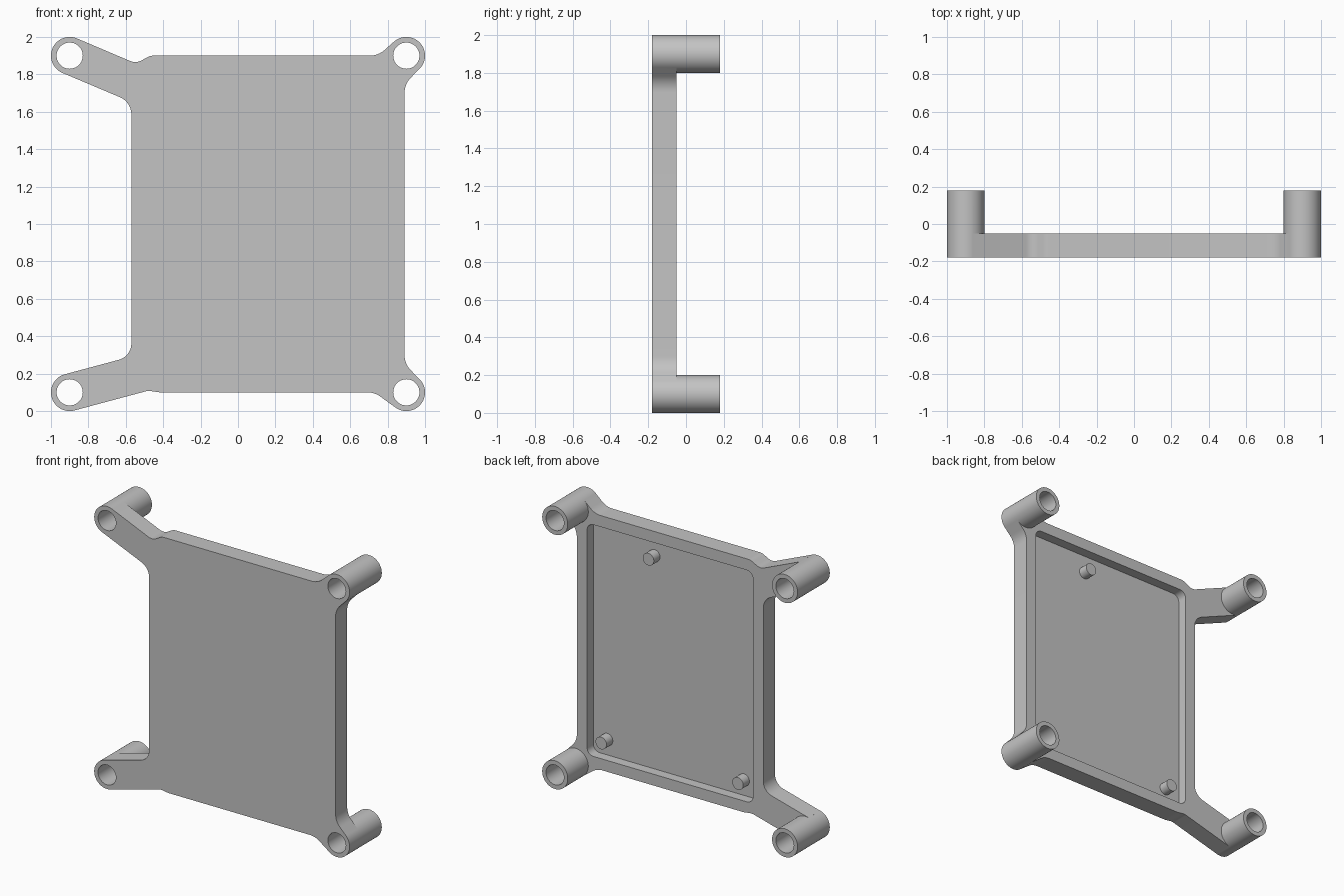
import bpy, bmesh, math
from mathutils import Vector

cube = bpy.data.objects.get("Cube")
if cube:
    bpy.data.objects.remove(cube, do_unlink=True)

FRONT, FLOOR, RIM, BACK = -0.18, -0.12, -0.05, 0.18
BOSS_R, HOLE_R = 0.1, 0.07

grey = bpy.data.materials.new("plain grey")
grey.use_nodes = True
grey.diffuse_color = (0.55, 0.55, 0.55, 1)
grey.node_tree.nodes["Principled BSDF"].inputs["Base Color"].default_value = grey.diffuse_color


def prism(name, points, y0, y1):
    """Extrude an x-z outline from y0 to y1."""
    bm = bmesh.new()
    face = bm.faces.new([bm.verts.new((x, y0, z)) for x, z in points])
    moved = bmesh.ops.extrude_face_region(bm, geom=[face])["geom"]
    bmesh.ops.translate(bm, vec=(0, y1 - y0, 0),
                        verts=[v for v in moved if isinstance(v, bmesh.types.BMVert)])
    bmesh.ops.recalc_face_normals(bm, faces=bm.faces)
    mesh = bpy.data.meshes.new(name)
    bm.to_mesh(mesh)
    bm.free()
    mesh.materials.append(grey)
    obj = bpy.data.objects.new(name, mesh)
    bpy.context.collection.objects.link(obj)
    return obj


def circle(x, z, r, n=64):
    return [(x + r * math.cos(math.tau * i / n), z + r * math.sin(math.tau * i / n))
            for i in range(n)]


def rounded(corners, steps=8):
    """Turn (x, z, radius) corners into an outline with arc fillets."""
    out = []
    for i, (x, z, r) in enumerate(corners):
        p = Vector((x, z))
        if r == 0:
            out.append((x, z))
            continue
        a = (Vector(corners[i - 1][:2]) - p).normalized()
        b = (Vector(corners[(i + 1) % len(corners)][:2]) - p).normalized()
        half = a.angle(b) / 2
        centre = p + (a + b).normalized() * r / math.sin(half)
        start = p + a * r / math.tan(half) - centre
        end = p + b * r / math.tan(half) - centre
        sweep = start.angle(end)
        for k in range(steps + 1):
            t = k / steps
            q = (start * math.sin((1 - t) * sweep) + end * math.sin(t * sweep)) / math.sin(sweep)
            out.append(tuple(centre + q))
    return out


def combine(target, tool, operation):
    mod = target.modifiers.new(operation.lower(), 'BOOLEAN')
    mod.operation, mod.solver, mod.object = operation, 'EXACT', tool
    bpy.context.view_layer.objects.active = target
    bpy.ops.object.modifier_apply(modifier=mod.name)
    bpy.data.objects.remove(tool, do_unlink=True)


def rim_point(x, z, degrees):
    """Point on a boss where an arm edge runs off tangentially."""
    a = math.radians(degrees)
    return (x + BOSS_R * math.cos(a), z + BOSS_R * math.sin(a), 0)


# Plate with its four arms, going clockwise from the upper arm
lo, hi, side = 0.1, 1.9, 0.9
outline = [
    rim_point(-side, hi, 67), (-0.545, 1.858, 0.07), (-0.47, hi, 0.07),
    (0.75, hi, 0.12), rim_point(side, hi, 132), (side, hi, 0), rim_point(side, hi, -45),
    (0.89, 1.748, 0.12), (0.89, 0.252, 0.12),
    rim_point(side, lo, 45), (side, lo, 0), rim_point(side, lo, 234), (0.73, lo, 0.12),
    (-0.42, lo, 0.1), (-0.48, 0.109, 0.08),
    rim_point(-side, lo, -75), (-side, lo, 0), rim_point(-side, lo, 105),
    (-0.57, 0.292, 0.09), (-0.57, 1.652, 0.1),
    rim_point(-side, hi, 247), (-side, hi, 0),
]
frame = prism("mounting_plate", rounded(outline), FRONT, RIM)

# Shallow pocket in the back, leaving a raised rim
pocket = [(-0.49, 0.18, 0.05), (0.81, 0.18, 0.05), (0.81, 1.82, 0.05), (-0.49, 1.82, 0.05)]
combine(frame, prism("pocket_cutter", rounded(pocket), FLOOR, BACK), 'DIFFERENCE')

# Tubular corner bosses, bored right through
corners = [(x, z) for x in (-side, side) for z in (lo, hi)]
for x, z in corners:
    combine(frame, prism("corner_boss", circle(x, z, BOSS_R), FRONT, BACK), 'UNION')
for x, z in corners:
    combine(frame, prism("bore_cutter", circle(x, z, HOLE_R), FRONT - 0.1, BACK + 0.1), 'DIFFERENCE')

# Locating pegs standing on the pocket floor
parts = [frame]
for name, x, z in (("top_peg", 0.33, 1.69), ("left_peg", 0.7, 0.29), ("right_peg", -0.37, 0.29)):
    parts.append(prism(name, circle(x, z, 0.043, 32), FLOOR - 0.005, RIM))

# Smooth the round walls, keep the edges crisp
for obj in parts:
    bpy.ops.object.select_all(action='DESELECT')
    obj.select_set(True)
    bpy.context.view_layer.objects.active = obj
    bpy.ops.object.shade_smooth_by_angle(angle=math.radians(30))
